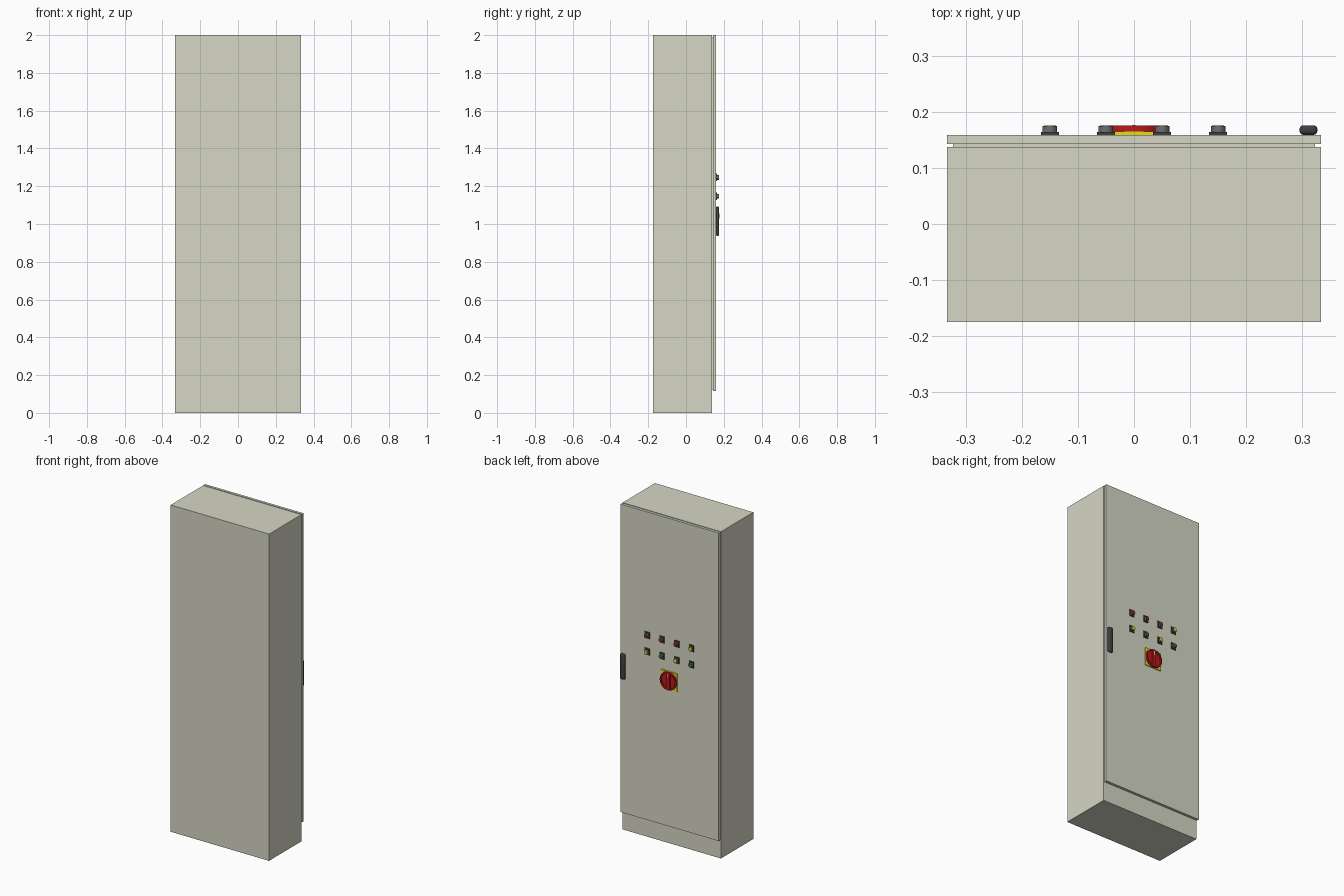
import bpy, bmesh, math
from mathutils import Matrix

if "Cube" in bpy.data.objects:
    bpy.data.objects.remove(bpy.data.objects["Cube"])


def mat(name, rgb):
    m = bpy.data.materials.new(name)
    m.diffuse_color = (*rgb, 1)
    m.use_nodes = True
    m.node_tree.nodes["Principled BSDF"].inputs["Base Color"].default_value = m.diffuse_color
    return m


BEIGE = mat("beige", (0.67, 0.68, 0.56))
BLACK = mat("black", (0.05, 0.05, 0.05))
STEEL = mat("steel", (0.16, 0.16, 0.16))
RED = mat("red", (0.5, 0.01, 0.01))
YELLOW = mat("yellow", (0.8, 0.72, 0.01))
GREEN = mat("green", (0.02, 0.2, 0.05))
WHITE = mat("white", (0.8, 0.8, 0.8))


def finish(name, bm, material):
    me = bpy.data.meshes.new(name)
    bmesh.ops.recalc_face_normals(bm, faces=bm.faces)
    bm.to_mesh(me)
    bm.free()
    ob = bpy.data.objects.new(name, me)
    bpy.context.collection.objects.link(ob)
    if material:
        me.materials.append(material)
    return ob


def box(name, x, y, z, material):
    bm = bmesh.new()
    bmesh.ops.create_cube(bm, size=1)
    for v in bm.verts:
        v.co = [(a[0] + a[1]) / 2 + c * (a[1] - a[0]) for a, c in zip((x, y, z), v.co)]
    return finish(name, bm, material)


def smooth(ob):
    bpy.ops.object.select_all(action='DESELECT')
    ob.select_set(True)
    bpy.context.view_layer.objects.active = ob
    bpy.ops.object.shade_smooth_by_angle(angle=math.radians(35))


def disc(name, x, z, r, y0, y1, material, seg=32):
    bm = bmesh.new()
    m = Matrix.Translation((x, (y0 + y1) / 2, z)) @ Matrix.Rotation(math.pi / 2, 4, 'X')
    bmesh.ops.create_cone(bm, cap_ends=True, segments=seg, radius1=r, radius2=r,
                          depth=y1 - y0, matrix=m)
    ob = finish(name, bm, material)
    smooth(ob)
    return ob


# Cabinet, door seal and door on the +y side
box("cabinet_body", (-0.333, 0.333), (-0.175, 0.137), (0, 2), BEIGE)
box("door_seal", (-0.323, 0.323), (0.137, 0.143), (0.125, 1.99), BEIGE)
box("door", (-0.333, 0.333), (0.143, 0.159), (0.115, 2), BEIGE)

# Door handle with rounded ends
handle = box("door_handle", (0.295, 0.327), (0.159, 0.176), (0.937, 1.093), BLACK)
bev = handle.modifiers.new("round", 'BEVEL')
bev.width, bev.segments = 0.007, 3
smooth(handle)

# Two rows of push buttons: square bezel, round collar, coloured lens
rows = {1.247: (RED, RED, RED, YELLOW), 1.147: (YELLOW, GREEN, YELLOW, GREEN)}
for z, colours in rows.items():
    for x, colour in zip((0.15, 0.05, -0.05, -0.15), colours):
        box("button_bezel", (x - 0.016, x + 0.016), (0.159, 0.164), (z - 0.02, z + 0.02), BLACK)
        disc("button_collar", x, z, 0.013, 0.164, 0.1745, STEEL)
        disc("button_lens", x, z, 0.0105, 0.1745, 0.176, colour)

# Main switch: yellow plate and red dial with a pocket on each side of the grip
ZS, RI, BAR = 1.01, 0.047, 0.011
box("switch_plate", (-0.055, 0.055), (0.159, 0.165), (ZS - 0.055, ZS + 0.055), YELLOW)
dial = disc("switch_dial", 0, ZS, 0.055, 0.165, 0.176, RED, 48)
a0 = math.acos(BAR / RI)
for side in (1, -1):
    bm = bmesh.new()
    arc = [-a0 + 2 * a0 * i / 16 for i in range(17)]
    face = bm.faces.new([bm.verts.new((side * RI * math.cos(a), 0.168, ZS + RI * math.sin(a)))
                         for a in arc])
    ext = bmesh.ops.extrude_face_region(bm, geom=[face])
    for v in ext["geom"]:
        if isinstance(v, bmesh.types.BMVert):
            v.co.y = 0.19
    cutter = finish("pocket_cutter", bm, None)
    cutter.hide_render = True
    cutter.hide_set(True)
    cut = dial.modifiers.new("pocket", 'BOOLEAN')
    cut.operation, cut.object, cut.solver = 'DIFFERENCE', cutter, 'EXACT'
box("switch_marker", (-0.003, 0.003), (0.174, 0.1764), (ZS + 0.02, ZS + 0.045), WHITE)
